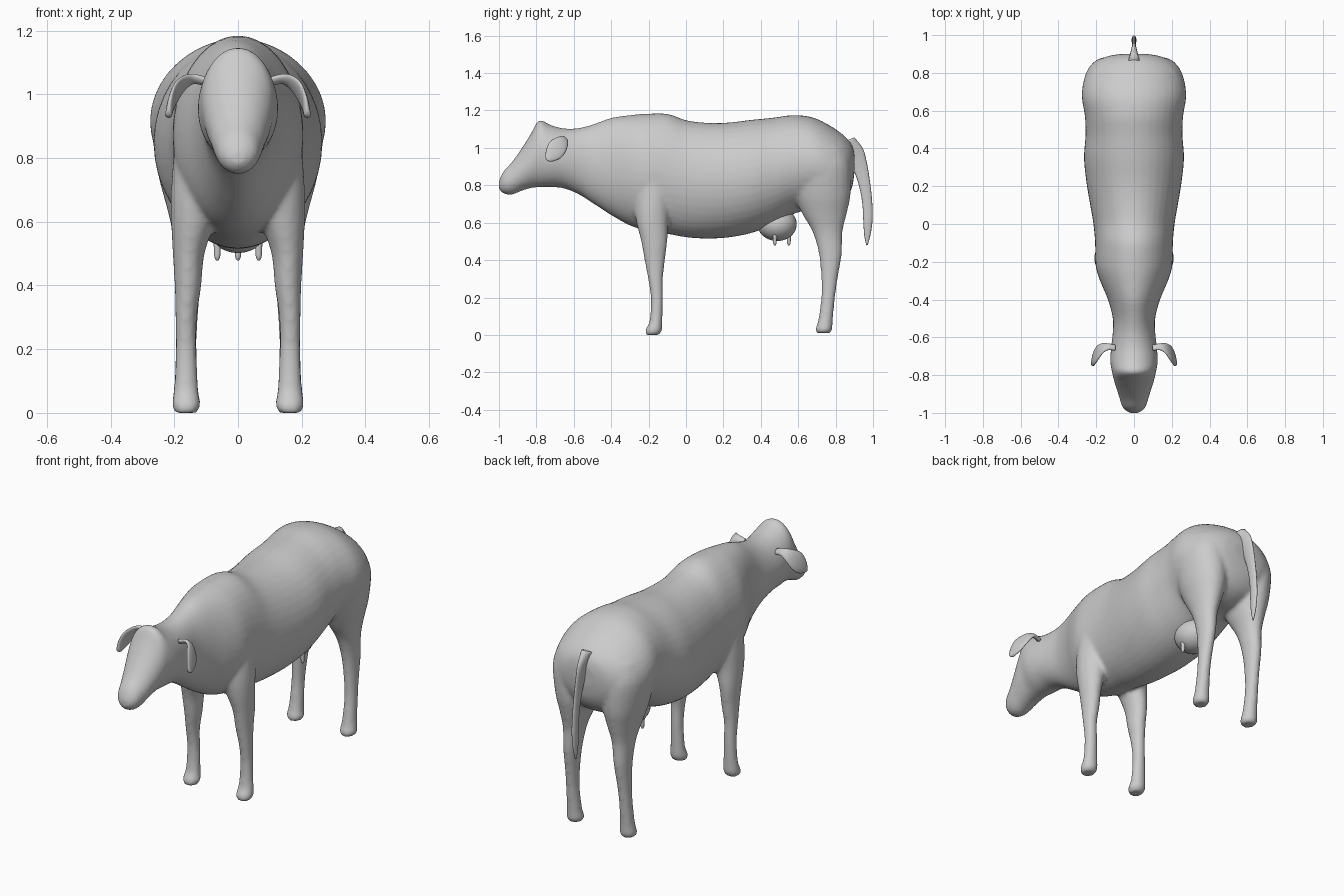
import bpy
import bmesh
from math import cos, sin, pi
from mathutils import Vector

if "Cube" in bpy.data.objects:
    bpy.data.objects.remove(bpy.data.objects["Cube"], do_unlink=True)

GREY = (0.6, 0.6, 0.6, 1)
hide = bpy.data.materials.new("grey hide")
hide.use_nodes = True
hide.diffuse_color = GREY
hide.node_tree.nodes["Principled BSDF"].inputs["Base Color"].default_value = GREY


def spline(rows, steps=4):
    """Smoothly resample rows of numbers with a Catmull-Rom curve."""
    out = []
    for i in range(len(rows) - 1):
        a, b, c, d = (rows[min(max(i + k, 0), len(rows) - 1)] for k in (-1, 0, 1, 2))
        for s in range(steps):
            t = s / steps
            out.append([q + t / 2 * (r - p + t * (2 * p - 5 * q + 4 * r - e + t * (3 * (q - r) + e - p)))
                        for p, q, r, e in zip(a, b, c, d)])
    return out + [list(rows[-1])]


def loft(bm, rings):
    """Skin a list of point rings and close both ends."""
    loops = [[bm.verts.new(p) for p in ring] for ring in rings]
    n = len(loops[0])
    for lo, hi in zip(loops, loops[1:]):
        for i in range(n):
            j = (i + 1) % n
            bm.faces.new((lo[i], lo[j], hi[j], hi[i]))
    bm.faces.new(loops[0][::-1])
    bm.faces.new(loops[-1])


def oval(center, u, v, n=24):
    c, u, v = Vector(center), Vector(u), Vector(v)
    return [c + u * cos(2 * pi * i / n) + v * sin(2 * pi * i / n) for i in range(n)]


def finish(bm, name):
    bmesh.ops.recalc_face_normals(bm, faces=bm.faces)
    mesh = bpy.data.meshes.new(name)
    bm.to_mesh(mesh)
    bm.free()
    mesh.materials.append(hide)
    mesh.shade_smooth()
    obj = bpy.data.objects.new(name, mesh)
    bpy.context.collection.objects.link(obj)
    return obj


# Trunk, neck and head: position along y, underside, top line, half width
TRUNK = [
    (-1.0, .78, .825, .025), (-.975, .755, .875, .058), (-.93, .75, .925, .075),
    (-.88, .77, .995, .09), (-.83, .785, 1.075, .106), (-.785, .79, 1.148, .116),
    (-.73, .79, 1.125, .126), (-.66, .785, 1.105, .122), (-.58, .755, 1.105, .113),
    (-.5, .705, 1.125, .112), (-.4, .64, 1.16, .138), (-.3, .585, 1.175, .18),
    (-.22, .56, 1.182, .203), (-.1, .54, 1.182, .206), (0, .522, 1.148, .215),
    (.1, .515, 1.135, .232), (.22, .52, 1.135, .252), (.35, .545, 1.15, .265),
    (.47, .59, 1.162, .257), (.57, .645, 1.175, .26), (.67, .67, 1.165, .276),
    (.76, .67, 1.125, .266), (.84, .71, 1.07, .225), (.885, .78, 1.02, .15),
    (.9, .86, .97, .07),
]


def trunk_ring(row, n=40):
    y, low, top, half = row
    mid = (low + top) / 2
    return oval((0, y, mid), (half, 0, 0), (0, 0, (top - low) / 2), n)


# Legs: height, centre y, half depth, centre x, half width
FRONT_LEG = [
    (0, -.18, .036, .163, .034), (.025, -.173, .045, .163, .045), (.08, -.16, .034, .163, .038),
    (.2, -.156, .033, .163, .033), (.3, -.163, .04, .163, .034), (.4, -.167, .055, .157, .042),
    (.5, -.17, .07, .155, .05), (.6, -.18, .085, .14, .07), (.7, -.18, .1, .12, .09),
    (.85, -.17, .1, .11, .09),
]
HIND_LEG = [
    (.01, .735, .038, .163, .034), (.03, .737, .045, .163, .045), (.08, .746, .039, .163, .038),
    (.2, .76, .037, .163, .033), (.3, .767, .044, .16, .034), (.43, .772, .061, .155, .041),
    (.55, .757, .08, .15, .053), (.65, .74, .12, .145, .08), (.75, .73, .15, .145, .106),
    (.9, .72, .16, .15, .12), (1.0, .72, .13, .14, .1),
]

bm = bmesh.new()
loft(bm, [trunk_ring(r) for r in spline(TRUNK)])
for side in (-1, 1):
    for leg in (FRONT_LEG, HIND_LEG):
        loft(bm, [oval((side * x, y, z), (w, 0, 0), (0, d, 0))
                  for z, y, d, x, w in spline(leg)])
body = finish(bm, "body_with_legs")

# Fuse the overlapping volumes into one soft skin
fuse = body.modifiers.new("fuse", "REMESH")
fuse.mode = "VOXEL"
fuse.voxel_size = 0.01
fuse.use_smooth_shade = True
soften = body.modifiers.new("soften", "SMOOTH")
soften.factor = 0.5
soften.iterations = 8

# Ears: thin leaves along a drooping path, last number is half breadth
EAR = [
    (.1, -.655, 1.04, .018), (.14, -.65, 1.048, .022), (.17, -.66, 1.035, .036),
    (.195, -.685, 1.005, .05), (.21, -.71, .97, .045), (.217, -.735, .94, .022),
    (.218, -.742, .932, .004),
]
for side, name in ((1, "left_ear"), (-1, "right_ear")):
    bm = bmesh.new()
    rows = spline(EAR)
    rings = []
    for i, (x, y, z, w) in enumerate(rows):
        a, b = rows[max(i - 1, 0)], rows[min(i + 1, len(rows) - 1)]
        along = Vector(b[:3]) - Vector(a[:3])
        broad = Vector((0, .75, -.6)).normalized()
        thin = along.cross(broad).normalized() * min(.011, w)
        flip = Vector((side, 1, 1))
        rings.append(oval(Vector((x, y, z)) * flip, broad * w * flip, thin * flip, 16))
    loft(bm, rings)
    finish(bm, name)

# Tail: centre y, height, half depth, half width
TAIL = [
    (.86, 1.04, .04, .03), (.9, .98, .045, .018), (.928, .91, .038, .012),
    (.952, .82, .03, .011), (.968, .72, .026, .012), (.973, .62, .025, .013),
    (.971, .54, .018, .01), (.968, .48, .004, .004),
]
bm = bmesh.new()
loft(bm, [oval((0, y, z), (w, 0, 0), (0, d, d * .4), 16) for y, z, d, w in spline(TAIL)])
finish(bm, "tail")

# Udder: a rounded bag
bm = bmesh.new()
bmesh.ops.create_uvsphere(bm, u_segments=32, v_segments=20, radius=1)
bmesh.ops.scale(bm, vec=(.1, .105, .09), verts=bm.verts)
bmesh.ops.translate(bm, vec=(0, .487, .592), verts=bm.verts)
finish(bm, "udder")

# Teats: small tapered pegs
for i, (x, y) in enumerate(((-.065, .475), (.065, .475), (0, .55))):
    bm = bmesh.new()
    loft(bm, [oval((x, y, z), (r, 0, 0), (0, r, 0), 12)
              for z, r in spline([(.56, .014), (.52, .011), (.49, .009), (.478, .003)])])
    finish(bm, "teat_%d" % (i + 1))
